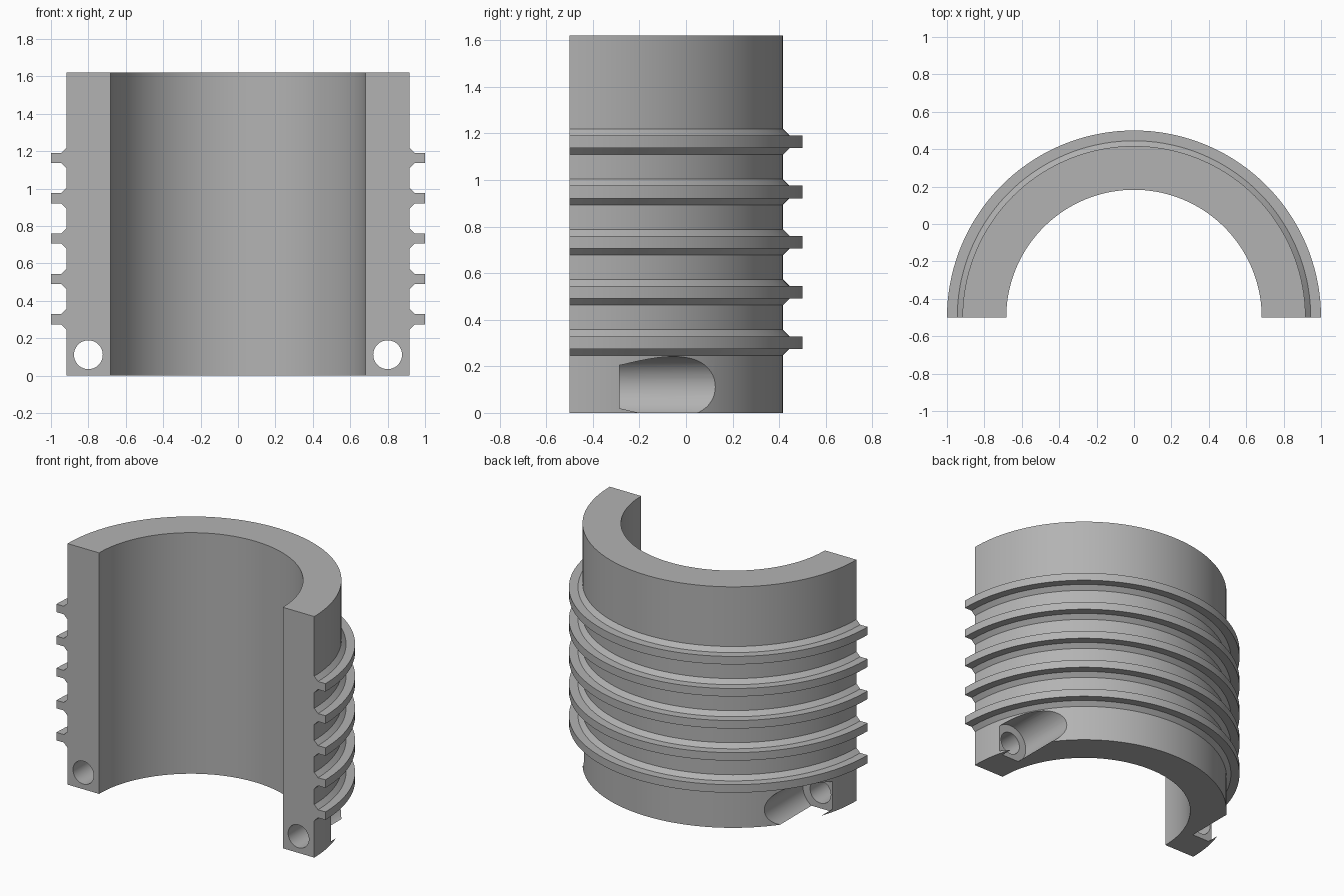
import bpy, bmesh, math
from mathutils import Matrix

if "Cube" in bpy.data.objects:
    bpy.data.objects.remove(bpy.data.objects["Cube"])

AXIS_Y = -0.5                      # axis of the half cylinder lies on the split plane
R_IN, R_OUT, R_FIN = 0.683, 0.917, 1.0
HEIGHT = 1.62
SEGMENTS = 72

grey = bpy.data.materials.new("plain grey")
grey.diffuse_color = (0.45, 0.45, 0.45, 1)
grey.use_nodes = True
grey.node_tree.nodes["Principled BSDF"].inputs["Base Color"].default_value = grey.diffuse_color


def make_object(name, bm):
    bmesh.ops.recalc_face_normals(bm, faces=bm.faces[:])
    mesh = bpy.data.meshes.new(name)
    bm.to_mesh(mesh)
    bm.free()
    mesh.materials.append(grey)
    obj = bpy.data.objects.new(name, mesh)
    bpy.context.collection.objects.link(obj)
    return obj


# Wall section with five fins, each with chamfered roots
profile = [(R_IN, 0), (R_OUT, 0)]
for i in range(5):
    z = 0.302 + 0.2155 * i
    profile += [(R_OUT, z - 0.055), (0.945, z - 0.027), (R_FIN, z - 0.027),
                (R_FIN, z + 0.027), (0.945, z + 0.027), (R_OUT, z + 0.055)]
profile += [(R_OUT, HEIGHT), (R_IN, HEIGHT)]

# Sweep the section through half a turn and cap both split faces
bm = bmesh.new()
rings = []
for s in range(SEGMENTS + 1):
    a = math.pi * s / SEGMENTS
    rings.append([bm.verts.new((r * math.cos(a), AXIS_Y + r * math.sin(a), z))
                  for r, z in profile])
n = len(profile)
for a, b in zip(rings, rings[1:]):
    for i in range(n):
        j = (i + 1) % n
        bm.faces.new((a[i], a[j], b[j], b[i]))
bm.faces.new(rings[0])
bm.faces.new(rings[-1])
shell = make_object("finned_half_sleeve", bm)


# Bolt holes through the split faces, with wide counterbores from the back
def cutter(name, x, radius, y0, y1):
    bm = bmesh.new()
    place = (Matrix.Translation((x, (y0 + y1) / 2, 0.112))
             @ Matrix.Rotation(math.pi / 2, 4, 'X'))
    bmesh.ops.create_cone(bm, cap_ends=True, segments=48, radius1=radius,
                          radius2=radius, depth=y1 - y0, matrix=place)
    return make_object(name, bm)


cutters = []
for side, x in (("left", -0.8), ("right", 0.8)):
    cutters.append(cutter(side + "_bolt_hole_cutter", x, 0.077, -0.6, -0.2))
    cutters.append(cutter(side + "_counterbore_cutter", x, 0.13, -0.285, 0.4))

bpy.context.view_layer.objects.active = shell
shell.select_set(True)
for c in cutters:
    mod = shell.modifiers.new(c.name, 'BOOLEAN')
    mod.operation = 'DIFFERENCE'
    mod.solver = 'EXACT'
    mod.object = c
    bpy.ops.object.modifier_apply(modifier=mod.name)
for c in cutters:
    bpy.data.objects.remove(c)

bpy.ops.object.shade_smooth_by_angle(angle=math.radians(30))
